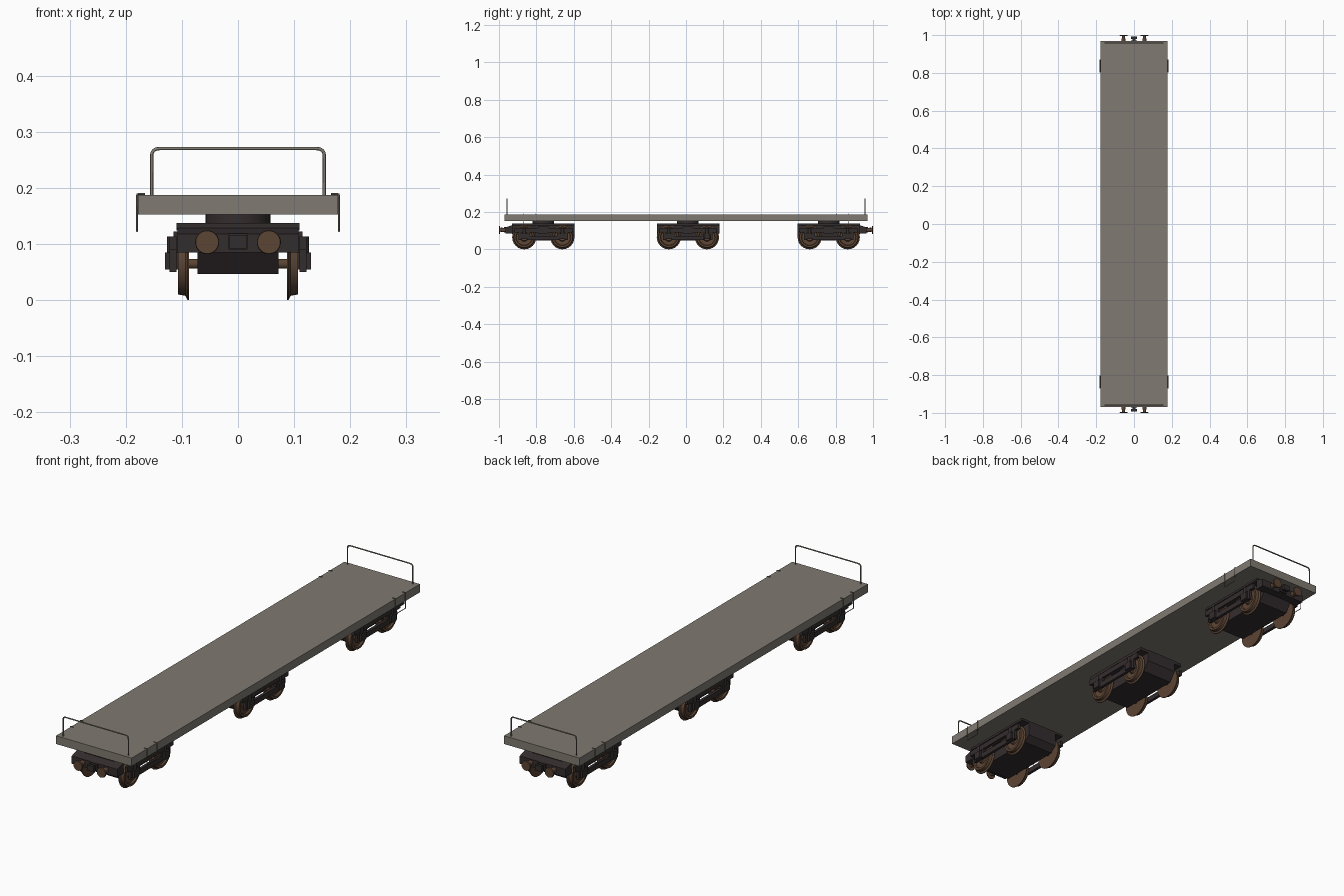
import bpy, bmesh, math
from mathutils import Vector

if "Cube" in bpy.data.objects:
    bpy.data.objects.remove(bpy.data.objects["Cube"])


def material(name, rgb):
    m = bpy.data.materials.new(name)
    m.diffuse_color = (*rgb, 1)
    m.use_nodes = True
    m.node_tree.nodes["Principled BSDF"].inputs["Base Color"].default_value = m.diffuse_color
    return m


GREY = material("weathered_grey", (0.215, 0.195, 0.165))
DARK = material("dark_iron", (0.034, 0.026, 0.027))
RUST = material("rusty_brown", (0.105, 0.058, 0.034))


def finish(name, bm, mat, smooth=False):
    bmesh.ops.recalc_face_normals(bm, faces=bm.faces)
    me = bpy.data.meshes.new(name)
    bm.to_mesh(me)
    bm.free()
    me.materials.append(mat)
    ob = bpy.data.objects.new(name, me)
    bpy.context.collection.objects.link(ob)
    if smooth:
        bpy.context.view_layer.objects.active = ob
        ob.select_set(True)
        bpy.ops.object.shade_smooth_by_angle(angle=math.radians(35))
        ob.select_set(False)
    return ob


def box(name, x, y, z, mat):
    bm = bmesh.new()
    bmesh.ops.create_cube(bm, size=1)
    for v in bm.verts:
        v.co = [r[0] + (c + 0.5) * (r[1] - r[0]) for c, r in zip(v.co, (x, y, z))]
    return finish(name, bm, mat)


def prism(name, profile, x0, x1, mat):
    """Extrude a (y, z) outline along x."""
    bm = bmesh.new()
    f = bm.faces.new([bm.verts.new((x0, y, z)) for y, z in profile])
    ext = bmesh.ops.extrude_face_region(bm, geom=[f])["geom"]
    for v in ext:
        if isinstance(v, bmesh.types.BMVert):
            v.co.x = x1
    return finish(name, bm, mat)


def lathe(name, profile, centre, axis, mat, n=24):
    """Spin (along, radius) points round the given axis direction."""
    a = Vector(axis)
    u = a.orthogonal().normalized()
    w = a.cross(u)
    c = Vector(centre)
    bm = bmesh.new()
    rings = []
    for d, r in profile:
        rings.append([bm.verts.new(c + a * d + r * (u * math.cos(2 * math.pi * i / n)
                      + w * math.sin(2 * math.pi * i / n))) for i in range(n)])
    for p, q in zip(rings, rings[1:]):
        for i in range(n):
            bm.faces.new((p[i], p[(i + 1) % n], q[(i + 1) % n], q[i]))
    bm.faces.new(rings[0])
    bm.faces.new(rings[-1])
    return finish(name, bm, mat, True)


def rod(name, points, radius, fillet, mat):
    """Round bar along a path with rounded inner corners."""
    pts = [Vector(p) for p in points]
    path = [pts[0]]
    for a, b, c in zip(pts, pts[1:], pts[2:]):
        s = b + (a - b).normalized() * fillet
        e = b + (c - b).normalized() * fillet
        for k in range(5):
            t = k / 4
            path.append(s * (1 - t) ** 2 + b * 2 * t * (1 - t) + e * t * t)
    path.append(pts[-1])
    cu = bpy.data.curves.new(name, 'CURVE')
    cu.dimensions = '3D'
    cu.bevel_depth = radius
    cu.bevel_resolution = 1
    cu.use_fill_caps = True
    sp = cu.splines.new('POLY')
    sp.points.add(len(path) - 1)
    for q, p in zip(sp.points, path):
        q.co = (*p, 1)
    cu.materials.append(mat)
    ob = bpy.data.objects.new(name, cu)
    bpy.context.collection.objects.link(ob)


# Deck, end rails and side steps
box("deck", (-0.178, 0.178), (-0.97, 0.97), (0.152, 0.187), GREY)
for e in (-1, 1):
    y = 0.957 * e
    rod("end_rail", [(-0.154, y, 0.18), (-0.154, y, 0.27), (0.154, y, 0.27), (0.154, y, 0.18)],
        0.003, 0.014, GREY)
    for s in (-1, 1):
        ya, yb = e * 0.803, e * 0.87
        rod("side_step", [(s * 0.166, ya, 0.189), (s * 0.18, ya, 0.189), (s * 0.18, ya, 0.123),
                          (s * 0.18, yb, 0.123), (s * 0.18, yb, 0.189), (s * 0.166, yb, 0.189)],
            0.0016, 0.002, GREY)

# Flanged wheel section: distance outward from the inner face, radius
WHEEL = [(0, 0.05), (0, 0.0645), (0.003, 0.0645), (0.007, 0.057), (0.02, 0.0545), (0.02, 0.045),
         (0.013, 0.042), (0.011, 0.022), (0.018, 0.018), (0.018, 0.008)]


def bogie(cy, e):
    """Four-wheel truck; e = -1 or 1 gives the end that carries the buffers, 0 has none."""
    lathe("pivot_plate", [(0, 0.058), (0.016, 0.058)], (0, cy, 0.1365), (0, 0, 1), DARK, 32)
    d = e or 1
    nose = 0.168
    prism("truck_body", [(cy + d * a, z) for a, z in
          [(-0.166, 0.137), (nose, 0.137), (nose, 0.085), (0.14, 0.046), (-0.14, 0.046),
           (-0.166, 0.07)]], -0.072, 0.072, DARK)
    for s in (-1, 1):
        x = sorted((s * 0.11, s * 0.122))
        # side frame with upper bar, lower bar and hanger
        box("side_frame_bar", x, (cy - 0.155, cy + 0.155), (0.09, 0.113), DARK)
        box("lower_side_bar", x, (cy - 0.075, cy + 0.075), (0.05, 0.072), DARK)
        box("frame_bracket", sorted((s * 0.07, s * 0.115)), (cy - 0.028, cy + 0.028),
            (0.085, 0.122), DARK)
        box("top_side_plate", sorted((s * 0.07, s * 0.11)), (cy - 0.166, cy + 0.166),
            (0.124, 0.137) if not e else (0.127, 0.137), DARK)
        for w in (-1, 1):
            wy = cy + w * 0.102
            lathe("wheel", WHEEL, (s * 0.087, wy, 0.0645), (s, 0, 0), RUST)
            box("axle_box", sorted((s * 0.104, s * 0.13)), (wy - 0.017, wy + 0.017),
                (0.054, 0.085), DARK)
            for k in (-1, 1):
                box("box_guide", x, (wy + k * 0.024 - 0.006, wy + k * 0.024 + 0.006),
                    (0.05, 0.1), DARK)
            lathe("box_spring", [(0, 0.009), (0.03, 0.009)], (s * 0.118, wy, 0.083),
                  (0, 0, 1), DARK, 12)
    for w in (-1, 1):
        lathe("axle", [(-0.11, 0.009), (0.11, 0.009)], (0, cy + w * 0.102, 0.0645), (1, 0, 0),
              RUST, 12)
    if not e:
        return
    # buffer beam with sloped top, buffers and coupler
    prism("buffer_beam", [(e * a, z) for a, z in
          [(0.925, 0.085), (0.965, 0.085), (0.965, 0.118), (0.945, 0.124), (0.925, 0.13)]],
          -0.108, 0.108, DARK)
    for s in (-1, 1):
        lathe("buffer", [(0, 0.011), (0.018, 0.011), (0.018, 0.008), (0.029, 0.008),
                         (0.03, 0.0215), (0.035, 0.0205)],
              (s * 0.055, e * 0.965, 0.103), (0, e, 0), RUST, 20)
    box("coupler_plate", (-0.017, 0.017), sorted((e * 0.96, e * 0.972)), (0.09, 0.119), DARK)
    box("coupler_shank", (-0.009, 0.009), sorted((e * 0.97, e * 0.985)), (0.096, 0.112), DARK)
    box("coupler_head", (-0.015, 0.015), sorted((e * 0.98, e * 0.993)), (0.092, 0.116), DARK)


bogie(-0.763, -1)
bogie(0.01, 0)
bogie(0.763, 1)
